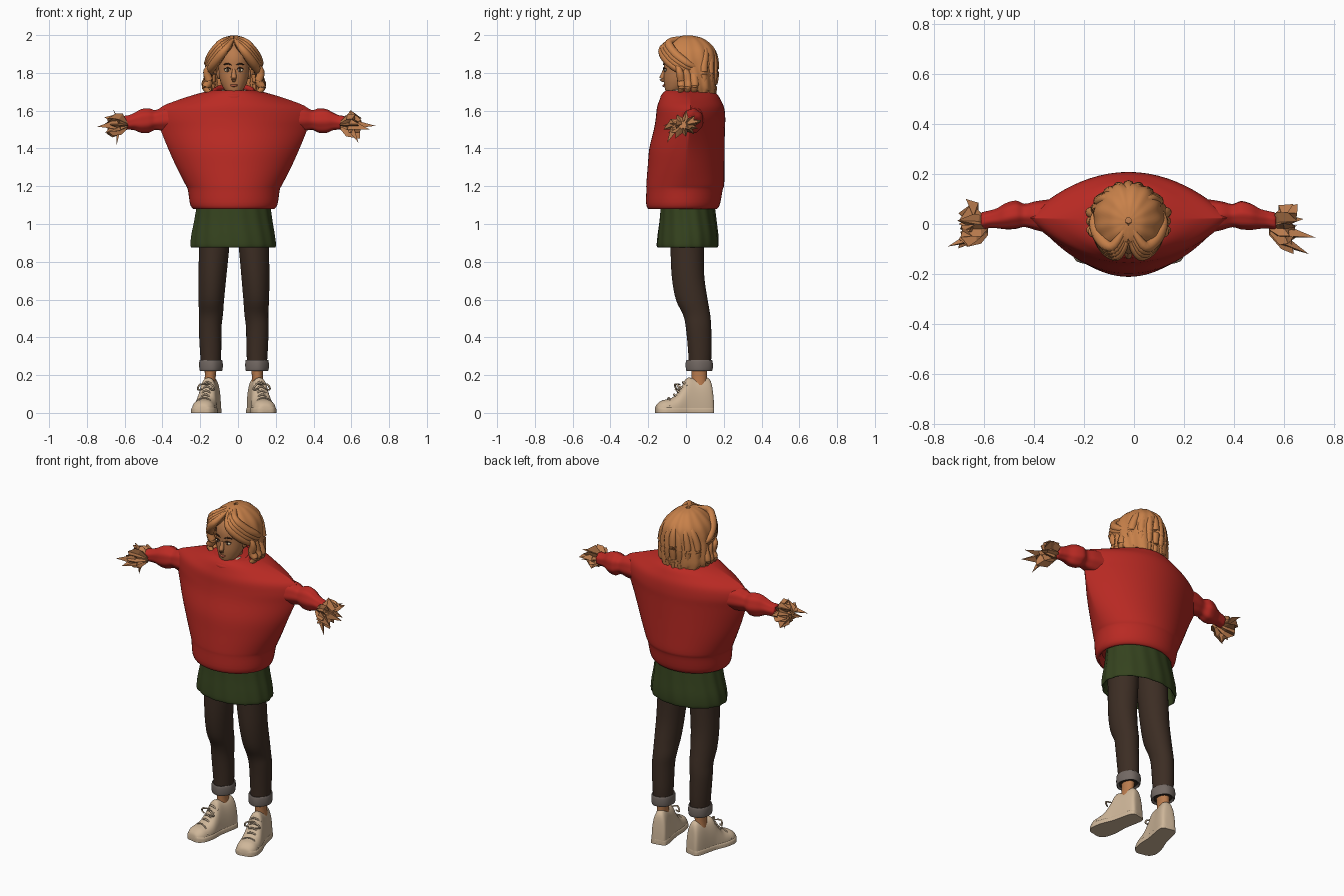
import bpy, bmesh, math, random
from mathutils import Vector, Matrix

CENTRE_X = -0.022
if "Cube" in bpy.data.objects:
    bpy.data.objects.remove(bpy.data.objects["Cube"])


def material(name, red, green, blue):
    mat = bpy.data.materials.new(name)
    mat.use_nodes = True
    colour = (red, green, blue, 1)
    mat.diffuse_color = colour
    shader = next(n for n in mat.node_tree.nodes if n.type == "BSDF_PRINCIPLED")
    shader.inputs["Base Color"].default_value = colour
    shader.inputs["Roughness"].default_value = 0.8
    return mat


RED = material("red_wool", 0.49, 0.023, 0.017)
GREEN = material("green_cloth", 0.035, 0.055, 0.013)
BROWN = material("brown_cloth", 0.045, 0.026, 0.017)
GREY = material("grey_cuff", 0.17, 0.14, 0.125)
BEIGE = material("beige_canvas", 0.62, 0.47, 0.32)
HAIR = material("copper_hair", 0.58, 0.22, 0.068)
SKIN = material("warm_skin", 0.49, 0.2, 0.075)
CREAM = material("cream", 0.75, 0.65, 0.45)
DARK = material("dark_brown", 0.06, 0.025, 0.012)
LIPS = material("lip_colour", 0.38, 0.1, 0.05)


def finish(name, bm, mat, smooth=True):
    """Turn a bmesh into a shaded object on the body's centre line."""
    bmesh.ops.recalc_face_normals(bm, faces=bm.faces)
    mesh = bpy.data.meshes.new(name)
    bm.to_mesh(mesh)
    bm.free()
    mesh.materials.append(mat)
    obj = bpy.data.objects.new(name, mesh)
    bpy.context.collection.objects.link(obj)
    obj.location.x = CENTRE_X
    if smooth:
        bpy.ops.object.select_all(action="DESELECT")
        obj.select_set(True)
        bpy.context.view_layer.objects.active = obj
        bpy.ops.object.shade_smooth_by_angle(angle=math.radians(50))
    return obj


def skin(name, rings, mat, smooth=True):
    """Bridge closed rings of points and cap both ends."""
    bm = bmesh.new()
    loops = [[bm.verts.new(p) for p in ring] for ring in rings]
    count = len(loops[0])
    for low, high in zip(loops, loops[1:]):
        for i in range(count):
            j = (i + 1) % count
            bm.faces.new((low[i], low[j], high[j], high[i]))
    bm.faces.new(loops[0])
    bm.faces.new(loops[-1])
    return finish(name, bm, mat, smooth)


def resample(stations, steps):
    """Smooth curve through rows of numbers."""
    rows = [stations[0]] + list(stations) + [stations[-1]]
    result = []
    for a, b, c, d in zip(rows, rows[1:], rows[2:], rows[3:]):
        for k in range(steps):
            t = k / steps
            result.append([q + t / 2 * (r - p + t * (2*p - 5*q + 4*r - s + t * (3*q - p - 3*r + s)))
                           for p, q, r, s in zip(a, b, c, d)])
    return result + [list(stations[-1])]


def loft(name, stations, mat, axis="Z", count=40, steps=4, folds=0, depth=0.0, square=1, floor=False):
    """Rows are position, two centre values, two radii and an optional pinch."""
    rings = []
    for pos, ca, cb, ra, rb, *pinch in resample(stations, steps):
        power = pinch[0] if pinch else square
        ring = []
        for i in range(count):
            t = math.tau * i / count
            wave = 1 + depth * math.sin(folds * t + pos * 9)
            c, s = math.cos(t), math.sin(t)
            a = ca + ra * wave * math.copysign(abs(c) ** square, c)
            b = cb + rb * wave * math.copysign(abs(s) ** power, s)
            if floor:
                b = max(b, 0)
            ring.append({"Z": (a, b, pos), "X": (pos, a, b), "Y": (a, pos, b)}[axis])
        rings.append(ring)
    return skin(name, rings, mat)


def blob(name, centre, radii, mat):
    bm = bmesh.new()
    shape = Matrix.Translation(centre) @ Matrix.Diagonal((*radii, 1))
    bmesh.ops.create_uvsphere(bm, u_segments=20, v_segments=12, radius=1, matrix=shape)
    return finish(name, bm, mat)


def strand(name, points, radius, mat, tip=0.3):
    """Round tapered lock or cord along a smooth path."""
    path = [Vector(p) for p in resample(points, 6)]
    rings = []
    for i, p in enumerate(path):
        f = i / (len(path) - 1)
        way = (path[min(i + 1, len(path) - 1)] - path[max(i - 1, 0)]).normalized()
        turn = way.to_track_quat("Z", "Y")
        r = radius * (tip + (1 - tip) * math.sin(math.pi * min(max(f, 0.04), 0.96)))
        rings.append([p + turn @ Vector((r * math.cos(a), r * math.sin(a), 0))
                      for a in [math.tau * k / 8 for k in range(8)]])
    return skin(name, rings, mat)


# Sweater body, hem and neckband
loft("sweater", [
    (1.13, 0, -.015, .19, .17, 1), (1.08, 0, -.018, .205, .175, 1), (1.1, 0, -.016, .23, .194, 1),
    (1.18, 0, -.008, .243, .202, 1), (1.21, 0, -.004, .257, .206, 1.05), (1.3, 0, 0, .303, .203, 1.25),
    (1.4, 0, .005, .348, .199, 1.5), (1.5, 0, .018, .388, .188, 1.8), (1.56, 0, .024, .405, .184, 1.9),
    (1.615, 0, .024, .39, .178, 2), (1.655, 0, .022, .3, .163, 1.8), (1.69, 0, .018, .19, .143, 1.3),
    (1.708, 0, .005, .115, .11, 1)], RED, count=64)
neck_ring = [(.1 * math.cos(a), -.01 + .11 * math.sin(a), 1.7 + .028 * math.sin(a))
             for a in [math.tau * k / 16 for k in range(17)]]
strand("neckband", neck_ring, .016, RED, tip=1)

# Skirt, open underneath
loft("skirt", [(1.12, 0, .008, .19, .14), (1.02, -.003, .01, .205, .15), (.94, -.005, .01, .22, .16),
               (.885, -.005, .008, .225, .162), (.88, -.005, .008, .215, .152), (.93, -.003, .008, .205, .145),
               (1.05, 0, .008, .18, .13)], GREEN, count=96, folds=15, depth=.013)

for side, word in ((1, "left"), (-1, "right")):
    # Sleeve with gathered puff
    loft(word + "_sleeve", [(side * u, y, z, ry, rz) for u, y, z, ry, rz in (
        (.3, .03, 1.555, .07, .07), (.37, .033, 1.555, .057, .064), (.415, .034, 1.55, .046, .052),
        (.45, .036, 1.547, .056, .064), (.49, .03, 1.545, .052, .062), (.525, .022, 1.543, .04, .046),
        (.555, .018, 1.538, .035, .038), (.585, .012, 1.535, .034, .036), (.59, .012, 1.535, .025, .026))],
        RED, axis="X", folds=7, depth=.03)

    # Legging, rolled cuff and ankle
    loft(word + "_legging", [(z, side * u, y, rx, ry) for z, u, y, rx, ry in (
        (.23, .122, .072, .05, .056), (.32, .123, .073, .056, .062), (.45, .125, .066, .06, .067),
        (.52, .12, .056, .063, .072), (.6, .119, .031, .068, .084), (.72, .114, .012, .074, .086),
        (.88, .105, .006, .08, .088), (1.02, .1, .005, .085, .088))], BROWN, folds=3, depth=.012)
    loft(word + "_cuff", [(z, side * .122, .071, .06 * f, .069 * f) for z, f in (
        (.235, .7), (.222, .95), (.235, 1.03), (.262, 1.04), (.28, .98), (.272, .8))],
        GREY, folds=5, depth=.02)
    loft(word + "_ankle", [(.14, side * .127, .07, .032, .042), (.19, side * .125, .07, .029, .04),
                           (.25, side * .122, .07, .033, .042)], SKIN, count=20)

    # High-top shoe, sole, toe cap and laces, turned outwards
    rows = ((-.165, .02, .02), (-.158, .045, .04), (-.13, .066, .058), (-.09, .075, .062),
            (-.055, .095, .06), (-.02, .145, .054), (.005, .185, .05), (.05, .182, .048),
            (.1, .19, .047), (.13, .17, .043), (.142, .1, .035), (.146, .03, .022))
    shoe = [loft(word + "_shoe", [(y, 0, .012, w, h - .012) for y, h, w in rows], BEIGE,
                 axis="Y", square=.8, floor=True),
            loft(word + "_sole", [(y, 0, 0, w * 1.08, min(.035, h)) for y, h, w in rows], BEIGE,
                 axis="Y", square=.45, floor=True)]
    for y, z in ((-.062, .096), (-.045, .116), (-.03, .138), (-.014, .162)):
        shoe.append(strand(word + "_lace", [(-.034, y + .012, z - .018), (0, y - .004, z + .002),
                                            (.034, y + .012, z - .018)], .005, BEIGE, tip=.8))
    for way in (-1, 1):
        shoe.append(strand(word + "_bow", [(0, -.035, .15), (way * .03, -.055, .15),
                                           (way * .045, -.045, .125), (way * .02, -.055, .125)],
                           .005, BEIGE, tip=.7))
    shoe.append(strand(word + "_toe_seam", [(-.058, -.1, .035), (-.03, -.095, .07), (0, -.095, .08),
                                            (.03, -.095, .07), (.058, -.1, .035)], .004, BEIGE, tip=.8))
    heel = Vector((side * .122, .075, 0))
    turn = Matrix.Rotation(side * math.radians(12), 4, "Z")
    for part in shoe:
        part.data.transform(Matrix.Translation(heel) @ turn @ Matrix.Translation((0, -.075, 0)))

    # Crumpled, pleated hand with jagged tips
    rng = random.Random(6 + side)
    count = 22
    rings = []
    for reach, width, jitter in ((.565, .3, .005), (.6, .8, .012), (.645, .95, .04), (.655, .35, .02)):
        ring = []
        for i in range(count):
            a = math.tau * i / count
            pleat = width * (1 if i % 2 else .62) * rng.uniform(.75, 1.05)
            ring.append((side * (reach + rng.uniform(-jitter, jitter)),
                         -.012 + .11 * pleat * math.cos(a), 1.523 + .082 * pleat * math.sin(a)))
        rings.append(ring)
    skin(word + "_hand", rings, SKIN, smooth=False)
    tips = ((.75, -.055, 1.52), (.72, -.12, 1.5), (.7, .02, 1.5), (.66, -.1, 1.43), (.66, .08, 1.55)) \
        if side > 0 else ((.722, -.09, 1.515), (.68, 0, 1.53), (.65, .1, 1.55), (.62, -.02, 1.42), (.64, -.03, 1.61))
    for tip in tips:
        bm = bmesh.new()
        end = Vector((side * tip[0], *tip[1:]))
        root = Vector((side * .6, .5 * tip[1], 1.525))
        base = [bm.verts.new(root + Vector(o)) for o in ((0, .035, .012), (side * .02, -.02, .03), (0, -.025, -.025))]
        point = bm.verts.new(end)
        bm.faces.new(base)
        for i in range(3):
            bm.faces.new((base[i], base[i - 1], point))
        finish(word + "_hand_shard", bm, SKIN, smooth=False)

    # Eye, brow, ear and shirt collar
    blob(word + "_eye", (side * .033, -.109, 1.815), (.017, .007, .0095), CREAM)
    blob(word + "_iris", (side * .032, -.114, 1.815), (.007, .004, .008), DARK)
    strand(word + "_eyelid", [(side * .014, -.118, 1.819), (side * .032, -.118, 1.827),
                              (side * .052, -.104, 1.82)], .0035, DARK)
    strand(word + "_brow", [(side * .013, -.119, 1.842), (side * .035, -.115, 1.849),
                            (side * .056, -.1, 1.842)], .0045, DARK)
    blob(word + "_ear", (side * .079, -.02, 1.795), (.012, .02, .028), SKIN)
    strand(word + "_shirt_collar", [(side * .06, -.03, 1.71), (side * .05, -.075, 1.695),
                                    (side * .015, -.1, 1.68)], .011, CREAM)

    # Swept fringe, side locks and loose ends
    for k in range(4):
        d = .012 * k
        strand(word + "_fringe", [(side * .004, -.07 + 2 * d, 1.975 + d / 3),
                                  (side * (.045 + d / 2), -.125 + d, 1.925 + d),
                                  (side * (.092 + d / 2), -.095 + d, 1.865 + d),
                                  (side * (.125 + d / 3), -.03 + d, 1.815 + d),
                                  (side * .125, .06, 1.79 + d)], .026, HAIR)
    for k in range(3):
        y = -.035 + .035 * k
        strand(word + "_side_lock", [(side * .105, y - .02, 1.87), (side * (.143 - .01 * k), y, 1.81),
                                     (side * (.132 + .006 * k), y + .01, 1.755),
                                     (side * .15, y + .01, 1.72), (side * .115, y, 1.685)], .023, HAIR)

# Neck, head, nose and mouth
loft("neck", [(1.62, 0, .01, .05, .05), (1.7, 0, 0, .042, .045), (1.78, 0, .01, .045, .05)], SKIN, count=24)
loft("head", [(1.686, 0, -.078, .012, .012), (1.692, 0, -.075, .03, .027), (1.71, 0, -.06, .048, .05),
              (1.735, 0, -.045, .063, .07), (1.77, 0, -.034, .075, .084), (1.82, 0, -.028, .081, .089),
              (1.88, 0, -.02, .081, .096), (1.93, 0, -.01, .06, .08), (1.96, 0, 0, .02, .03)], SKIN)
strand("nose", [(0, -.112, 1.82), (0, -.12, 1.79), (0, -.127, 1.768), (0, -.112, 1.757)], .014, SKIN, tip=.5)
strand("mouth", [(-.024, -.103, 1.738), (0, -.118, 1.732), (.024, -.103, 1.738)], .0065, LIPS)

# Hair shell: rows are height, centre y, two radii and front opening angle
rings = []
for z, cy, rx, ry, gap in resample([
        (1.685, .055, .13, .1, 88), (1.72, .05, .15, .11, 85), (1.79, .04, .148, .122, 80),
        (1.84, .026, .142, .138, 62), (1.88, .016, .137, .15, 38), (1.92, .016, .122, .143, 14),
        (1.955, .015, .095, .117, 3), (1.985, .012, .058, .075, 1), (1.998, .01, .015, .02, 1)], 4):
    start = math.radians(max(gap, 1))
    angles = [start + (math.tau - 2 * start) * k / 71 for k in range(72)]
    outer, inner = [], []
    for a in angles:
        wave = 1 + .022 * math.sin(13 * a + 10 * z) - .05 * math.exp(-(20 * (a - math.pi) ** 2))
        ragged = .016 * math.sin(9 * a) if z < 1.7 else 0
        outer.append((rx * wave * math.sin(a), cy - ry * wave * math.cos(a), z + ragged))
        inner.append((rx * .8 * math.sin(a), cy - ry * .8 * math.cos(a), z + ragged - .004))
    rings.append(outer + inner[::-1])
skin("hair", rings, HAIR)

# Long locks down the back
for k in range(7):
    f = (k - 3) / 3
    strand("back_lock", [(.02 * f, .08, 1.97), (.085 * f, .14 - .04 * f * f, 1.91),
                         (.115 * f, .152 - .06 * f * f, 1.82), (.115 * f, .148 - .055 * f * f, 1.74),
                         (.12 * f, .15 - .06 * f * f, 1.675)], .024, HAIR)
